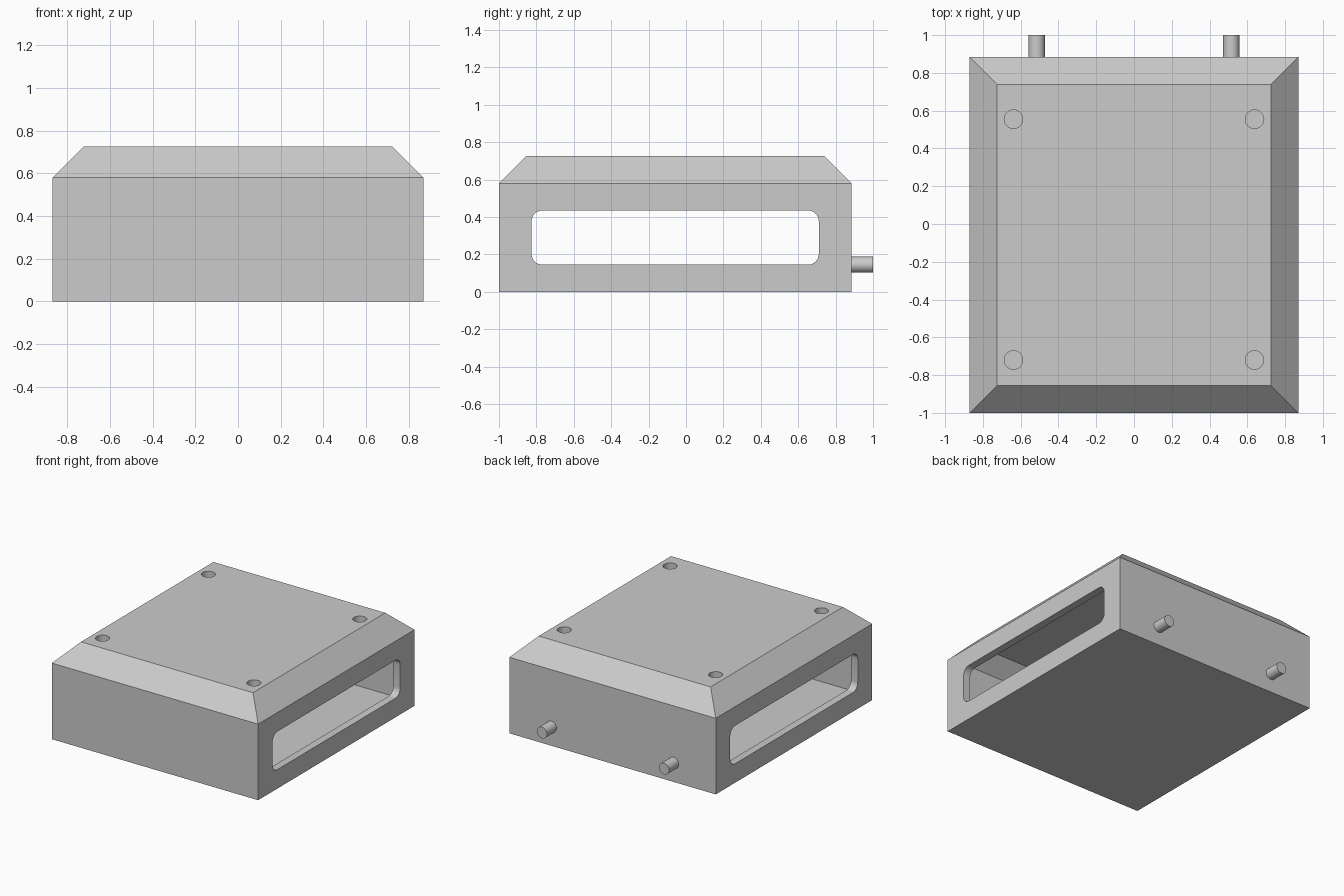
import bpy
import bmesh
import math
from mathutils import Matrix

if "Cube" in bpy.data.objects:
    bpy.data.objects.remove(bpy.data.objects["Cube"], do_unlink=True)

# Overall dimensions
HALF_X, FRONT, BACK = 0.87, -1.0, 0.884
HEIGHT, BEVEL, WALL = 0.725, 0.145, 0.058

grey = bpy.data.materials.new("light_grey")
grey.use_nodes = True
grey.diffuse_color = (0.6, 0.6, 0.6, 1)
grey.node_tree.nodes["Principled BSDF"].inputs["Base Color"].default_value = (0.6, 0.6, 0.6, 1)


def make_object(name, bm):
    bmesh.ops.recalc_face_normals(bm, faces=bm.faces)
    mesh = bpy.data.meshes.new(name)
    bm.to_mesh(mesh)
    bm.free()
    mesh.materials.append(grey)
    obj = bpy.data.objects.new(name, mesh)
    bpy.context.collection.objects.link(obj)
    return obj


def loft(name, rings):
    """Skin closed rings of points and cap both ends."""
    bm = bmesh.new()
    loops = [[bm.verts.new(p) for p in ring] for ring in rings]
    n = len(loops[0])
    for a, b in zip(loops, loops[1:]):
        for i in range(n):
            j = (i + 1) % n
            bm.faces.new((a[i], a[j], b[j], b[i]))
    bm.faces.new(loops[0])
    bm.faces.new(loops[-1])
    return make_object(name, bm)


def rectangle(inset, z):
    x, y0, y1 = HALF_X - inset, FRONT + inset, BACK - inset
    return [(-x, y0, z), (x, y0, z), (x, y1, z), (-x, y1, z)]


def chamfered_box(name, wall):
    """Box with a sloped upper rim, offset inward evenly by wall."""
    slope = wall * math.tan(math.pi / 8)
    return loft(name, [rectangle(wall, wall),
                       rectangle(wall, HEIGHT - BEVEL - slope),
                       rectangle(BEVEL + slope, HEIGHT - wall)])


def cylinder(name, radius, depth, matrix):
    bm = bmesh.new()
    bmesh.ops.create_cone(bm, cap_ends=True, segments=40, radius1=radius,
                          radius2=radius, depth=depth, matrix=matrix)
    return make_object(name, bm)


def cut(target, cutter):
    cutter.hide_render = True
    mod = target.modifiers.new(cutter.name, 'BOOLEAN')
    mod.operation = 'DIFFERENCE'
    mod.solver = 'EXACT'
    mod.object = cutter
    bpy.context.view_layer.objects.active = target
    bpy.ops.object.modifier_apply(modifier=mod.name)
    bpy.data.objects.remove(cutter, do_unlink=True)


# Hollow housing
housing = chamfered_box("housing", 0)
cut(housing, chamfered_box("cavity_cutter", WALL))

# Rounded side windows
y0, y1, z0, z1, r = -0.826, 0.71, 0.145, 0.435, 0.058
profile = []
for k, (cy, cz) in enumerate([(y1 - r, z1 - r), (y0 + r, z1 - r),
                              (y0 + r, z0 + r), (y1 - r, z0 + r)]):
    for s in range(9):
        a = math.pi / 2 * (k + s / 8)
        profile.append((cy + r * math.cos(a), cz + r * math.sin(a)))
cut(housing, loft("window_cutter", [[(x, y, z) for y, z in profile] for x in (-1, 1)]))

# Screw holes through the roof
for x in (-0.638, 0.638):
    for y in (-0.72, 0.555):
        cut(housing, cylinder("hole_cutter", 0.049, 0.2,
                              Matrix.Translation((x, y, HEIGHT))))

# Rear pins
pins = []
for side, x in (("right", -0.515), ("left", 0.515)):
    place = Matrix.Translation((x, (BACK + 1) / 2 - 0.01, 0.145))
    pins.append(cylinder(side + "_rear_pin", 0.043, 1 - BACK + 0.02,
                         place @ Matrix.Rotation(math.pi / 2, 4, 'X')))

# Smooth the round walls, keep the creases sharp
bpy.ops.object.select_all(action='DESELECT')
for obj in [housing] + pins:
    obj.select_set(True)
bpy.context.view_layer.objects.active = housing
bpy.ops.object.shade_smooth_by_angle(angle=math.radians(30))
